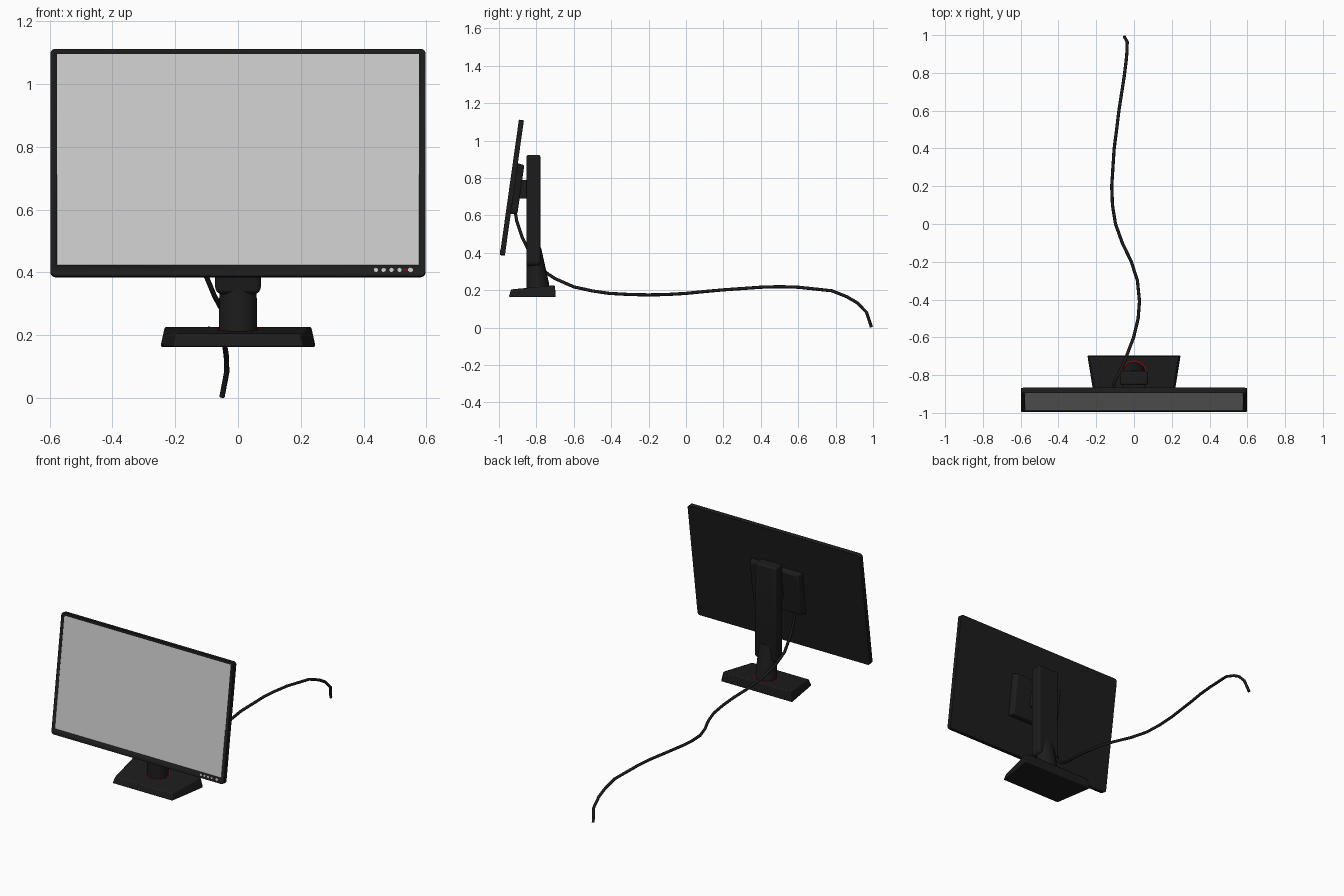
import bpy, bmesh, math
from mathutils import Matrix, Vector

if "Cube" in bpy.data.objects:
    bpy.data.objects.remove(bpy.data.objects["Cube"])


def material(name, rgb):
    m = bpy.data.materials.new(name)
    m.diffuse_color = (*rgb, 1)
    m.use_nodes = True
    m.node_tree.nodes["Principled BSDF"].inputs["Base Color"].default_value = m.diffuse_color
    return m


BLACK = material("black_plastic", (0.012, 0.012, 0.012))
RED = material("red_accent", (0.35, 0.0, 0.01))

# Frame of the tilted panel: local x = width, z = height, +y = back
TILT = Matrix.Translation((0, -0.931, 0.748)) @ Matrix.Rotation(math.radians(-8), 4, 'X')
HALF = 0.0135                       # half the panel thickness


def make(name, bm, mat=None, matrix=Matrix(), bevel=0, segments=2):
    bmesh.ops.recalc_face_normals(bm, faces=bm.faces[:])
    me = bpy.data.meshes.new(name)
    bm.to_mesh(me)
    bm.free()
    ob = bpy.data.objects.new(name, me)
    bpy.context.collection.objects.link(ob)
    ob.matrix_world = matrix
    if mat:
        me.materials.append(mat)
    if bevel:
        mod = ob.modifiers.new("bevel", 'BEVEL')
        mod.width, mod.segments = bevel, segments
    smooth(ob)
    return ob


def smooth(ob):
    bpy.ops.object.select_all(action='DESELECT')
    ob.select_set(True)
    bpy.context.view_layer.objects.active = ob
    bpy.ops.object.shade_smooth_by_angle(angle=math.radians(35))


def box_bm(lo, hi):
    bm = bmesh.new()
    bmesh.ops.create_cube(bm, size=1)
    lo, hi = Vector(lo), Vector(hi)
    for v in bm.verts:
        v.co = Vector([lo[i] + (v.co[i] + 0.5) * (hi[i] - lo[i]) for i in range(3)])
    return bm


def loft(rings):
    """Skin a stack of equal-length point rings and cap both ends."""
    bm = bmesh.new()
    vs = [[bm.verts.new(p) for p in r] for r in rings]
    n = len(vs[0])
    for a, b in zip(vs, vs[1:]):
        for i in range(n):
            bm.faces.new((a[i], a[(i + 1) % n], b[(i + 1) % n], b[i]))
    bm.faces.new(vs[0])
    bm.faces.new(vs[-1])
    return bm


def rect(x, y0, y1, z):
    return [(-x, y0, z), (x, y0, z), (x, y1, z), (-x, y1, z)]


def ellipse(rx, ry, cy, z, n=32):
    return [(rx * math.cos(2 * math.pi * i / n), cy + ry * math.sin(2 * math.pi * i / n), z)
            for i in range(n)]


# Panel housing: slab with rounded corners
bm = box_bm((-0.597, -HALF, -0.3655), (0.597, HALF, 0.3655))
corners = [e for e in bm.edges if abs(e.verts[0].co.y - e.verts[1].co.y) > 0.01]
bmesh.ops.bevel(bm, geom=corners, offset=0.016, segments=5, profile=0.5, affect='EDGES')
housing = make("panel_housing", bm, BLACK, TILT)

# Shallow recess for the screen
cutter = make("screen_cutter", box_bm((-0.577, -0.03, -0.330), (0.577, -HALF + 0.004, 0.3495)),
              BLACK, TILT)
cutter.hide_render = True
cutter.hide_set(True)
cut = housing.modifiers.new("screen_recess", 'BOOLEAN')
cut.operation, cut.object, cut.solver = 'DIFFERENCE', cutter, 'EXACT'

# Screen
make("screen", box_bm((-0.577, -HALF + 0.002, -0.330), (0.577, -HALF + 0.006, 0.3495)),
     None, TILT)

# Row of buttons and the power light
for i, (x, r) in enumerate([(0.439, .007), (0.464, .007), (0.489, .007), (0.514, .007), (0.549, .008)]):
    bm = bmesh.new()
    bmesh.ops.create_cone(bm, cap_ends=True, segments=16, radius1=r, radius2=r, depth=0.004,
                          matrix=Matrix.Translation((x, -HALF, -0.3455))
                          @ Matrix.Rotation(math.pi / 2, 4, 'X'))
    make(f"button_{i + 1}", bm, None, TILT)
make("power_light", box_bm((0.527, -HALF - .001, -0.348), (0.539, -HALF + .001, -0.343)), RED, TILT)

# Electronics box on the back of the panel, tapering outwards
bm = box_bm((-0.178, HALF - 0.003, -0.140), (0.178, 0.049, 0.135))
for v in bm.verts:
    if v.co.y > 0.04:
        v.co.x *= 0.93
        v.co.z *= 0.95
make("rear_box", bm, BLACK, TILT, 0.006)

# Mount between box and column
make("mount_arm", box_bm((-0.055, -0.895, 0.69), (0.055, -0.84, 0.79)), BLACK, bevel=0.006)

# Column sleeve with chamfered lower end
make("column_sleeve", loft([rect(0.060, -0.845, -0.785, 0.330),
                            rect(0.073, -0.853, -0.779, 0.345),
                            rect(0.073, -0.853, -0.779, 0.923)]), BLACK, bevel=0.010, segments=3)

# Round column foot, sloping at the back
make("column_foot", loft([ellipse(0.062, 0.061, -0.791, 0.205),
                          ellipse(0.061, 0.060, -0.792, 0.235),
                          ellipse(0.058, 0.039, -0.814, 0.428)]), BLACK)

# Red ring where the foot meets the sloped base
bm = bmesh.new()
bmesh.ops.create_cone(bm, cap_ends=True, segments=32, radius1=0.067, radius2=0.067, depth=0.005)
make("foot_ring", bm, RED,
     Matrix.Translation((0, -0.790, 0.2165)) @ Matrix.Rotation(math.radians(5.3), 4, 'X'))

# Base: wider at the back, top sloping down to the front
bottom = [(-0.208, -0.947, .163), (0.208, -0.947, .163), (0.248, -0.696, .163), (-0.248, -0.696, .163)]
top = [(-0.197, -0.936, .204), (0.197, -0.936, .204), (0.234, -0.701, .227), (-0.234, -0.701, .227)]
make("base", loft([bottom, top]), BLACK, bevel=0.006)

# Power cable
path = [(-.118, -.915, .63), (-.116, -.905, .57), (-.112, -.875, .48), (-.102, -.83, .39),
        (-.075, -.785, .325), (-.055, -.74, .288), (-.04, -.70, .262), (-.002, -.60, .218),
        (.022, -.50, .196), (.029, -.41, .183), (.018, -.30, .177), (-.014, -.20, .175),
        (-.062, -.10, .177), (-.098, 0, .183), (-.114, .10, .193), (-.118, .20, .202),
        (-.105, .40, .216), (-.092, .50, .219), (-.080, .60, .216), (-.052, .78, .197),
        (-.042, .86, .165), (-.037, .915, .133), (-.036, .965, .082), (-.051, .991, .003)]
cu = bpy.data.curves.new("cable_path", 'CURVE')
cu.dimensions = '3D'
cu.bevel_depth, cu.bevel_resolution, cu.use_fill_caps = 0.0085, 2, True
sp = cu.splines.new('POLY')
sp.points.add(len(path) - 1)
for p, co in zip(sp.points, path):
    p.co = (*co, 1)
    p.radius = 1
sp.use_smooth = True
cu.materials.append(BLACK)
cable = bpy.data.objects.new("cable", cu)
bpy.context.collection.objects.link(cable)
